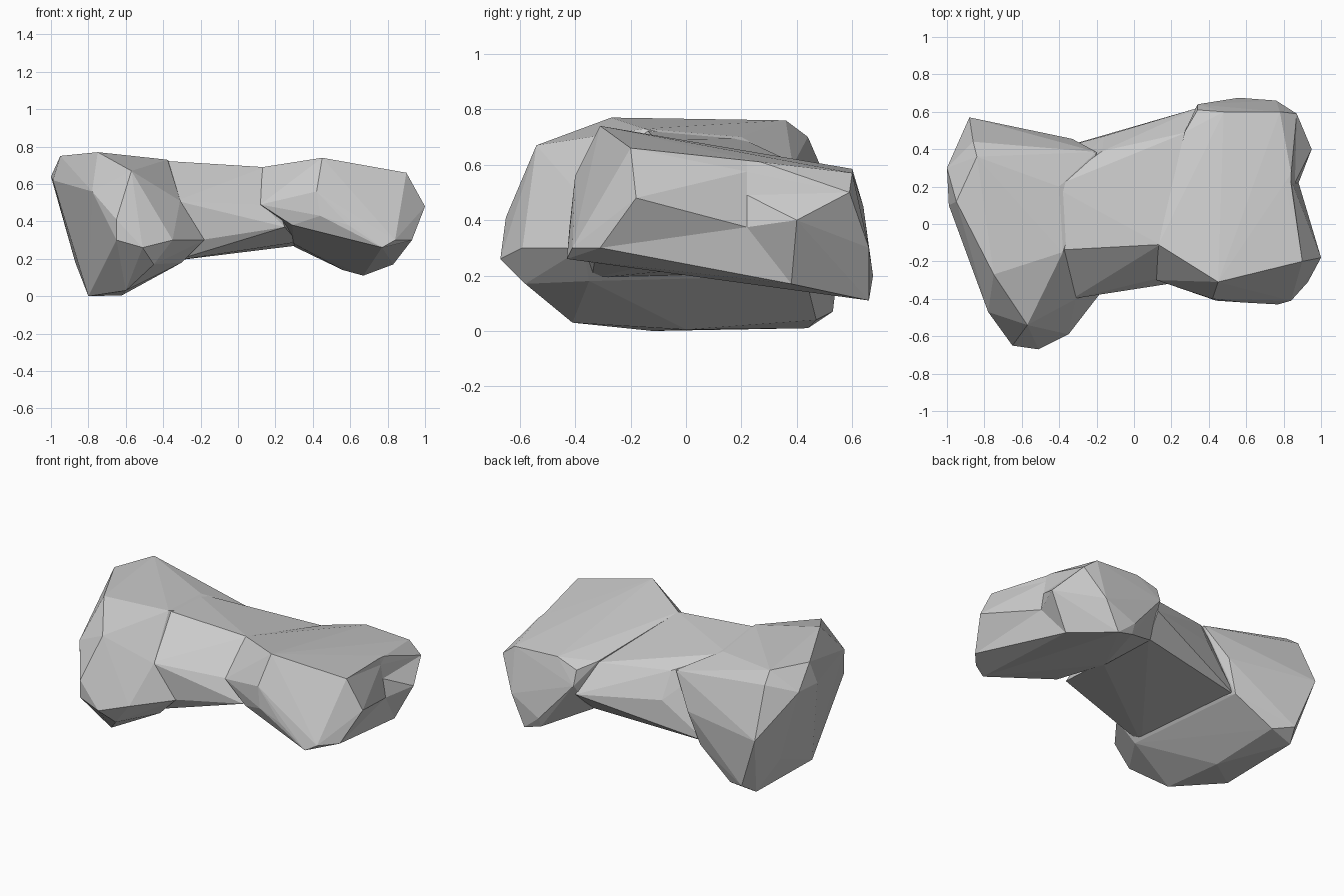
import bpy, bmesh

if "Cube" in bpy.data.objects:
    bpy.data.objects.remove(bpy.data.objects["Cube"])


def hull(name, points, crease_y=None):
    """Faceted convex boulder wrapped around a few corner points."""
    bm = bmesh.new()
    for p in points:
        bm.verts.new(p)
    bmesh.ops.convex_hull(bm, input=bm.verts[:])
    bmesh.ops.delete(bm, geom=[v for v in bm.verts if not v.link_faces], context='VERTS')
    if crease_y is not None:  # shallow notch across the right end face
        bmesh.ops.bisect_plane(bm, geom=bm.verts[:] + bm.edges[:] + bm.faces[:],
                               plane_co=(0, crease_y, 0), plane_no=(0, 1, 0))
        for v in bm.verts:
            if abs(v.co.y - crease_y) < .001:
                v.co.x = min(v.co.x, .84 + .17 * (.61 - v.co.z))
    bmesh.ops.triangulate(bm, faces=bm.faces[:])
    bmesh.ops.recalc_face_normals(bm, faces=bm.faces[:])
    mesh = bpy.data.meshes.new(name)
    bm.to_mesh(mesh)
    bm.free()
    obj = bpy.data.objects.new(name, mesh)
    bpy.context.collection.objects.link(obj)
    return obj


# Left lobe: heavy end standing on a keel
rock = hull("rock", [
    (-1, .3, .64), (-.95, .12, .75), (-.84, .36, .76), (-.99, .1, .62),
    (-.86, .44, .70), (-.75, -.27, .77), (-.57, -.54, .67), (-.78, -.47, .56),
    (-.38, -.15, .73), (-.65, -.65, .41), (-.65, -.65, .3), (-.51, -.67, .26),
    (-.35, -.59, .3), (-.45, -.58, .17), (-.6, -.41, .03), (-.8, -.12, 0),
    (-.62, 0, .005), (-.8, .44, .01), (-.76, .53, .07), (-.64, .47, .04),
    (-.88, .57, .4), (-.87, .3, .18), (-.4, .2, .70), (-.2, .385, .597),
    (-.33, .455, .4), (-.4, .43, .2), (-.3, -.35, .18), (-.31, -.4, .51),
    (-.18, -.37, .3)])

# Waist: narrow bridge between the lobes
waist = hull("waist", [
    (-.42, -.14, .725), (.14, -.11, .69), (-.33, -.4, .51), (.13, -.29, .49),
    (-.2, -.37, .3), (-.02, -.33, .34), (.25, -.31, .37), (-.34, -.34, .19),
    (.32, .1, .29), (-.42, .4, .21), (.31, .5, .27), (-.16, .47, .43),
    (.34, .62, .39), (-.17, .39, .59), (.28, .49, .56), (-.43, .2, .695)])

# Right lobe: raised overhanging end
lobe = hull("right_lobe", [
    (.13, -.11, .69), (.45, -.31, .74), (.9, -.2, .66), (1, -.18, .48),
    (.12, -.3, .49), (.42, -.4, .56), (.44, -.41, .43), (.59, -.42, .38),
    (.77, -.43, .26), (.84, -.41, .3), (.93, -.31, .3), (.88, .18, .32),
    (.84, .27, .61), (.95, .4, .4), (.87, .59, .5), (.83, .38, .17),
    (.76, .66, .3), (.67, .66, .11), (.56, .65, .14), (.56, .675, .2),
    (.34, .64, .45), (.34, .61, .54), (.48, .60, .585), (.78, .60, .57),
    (.27, .49, .57), (.3, .5, .265), (.29, -.34, .38), (.3, .1, .28)], crease_y=.22)

# Fuse the pieces into one stone
for part in (waist, lobe):
    mod = rock.modifiers.new("fuse", 'BOOLEAN')
    mod.operation = 'UNION'
    mod.solver = 'EXACT'
    mod.object = part
bpy.context.view_layer.update()
fused = bpy.data.meshes.new_from_object(
    rock.evaluated_get(bpy.context.evaluated_depsgraph_get()))
rock.modifiers.clear()
rock.data = fused
for part in (waist, lobe):
    bpy.data.objects.remove(part)
